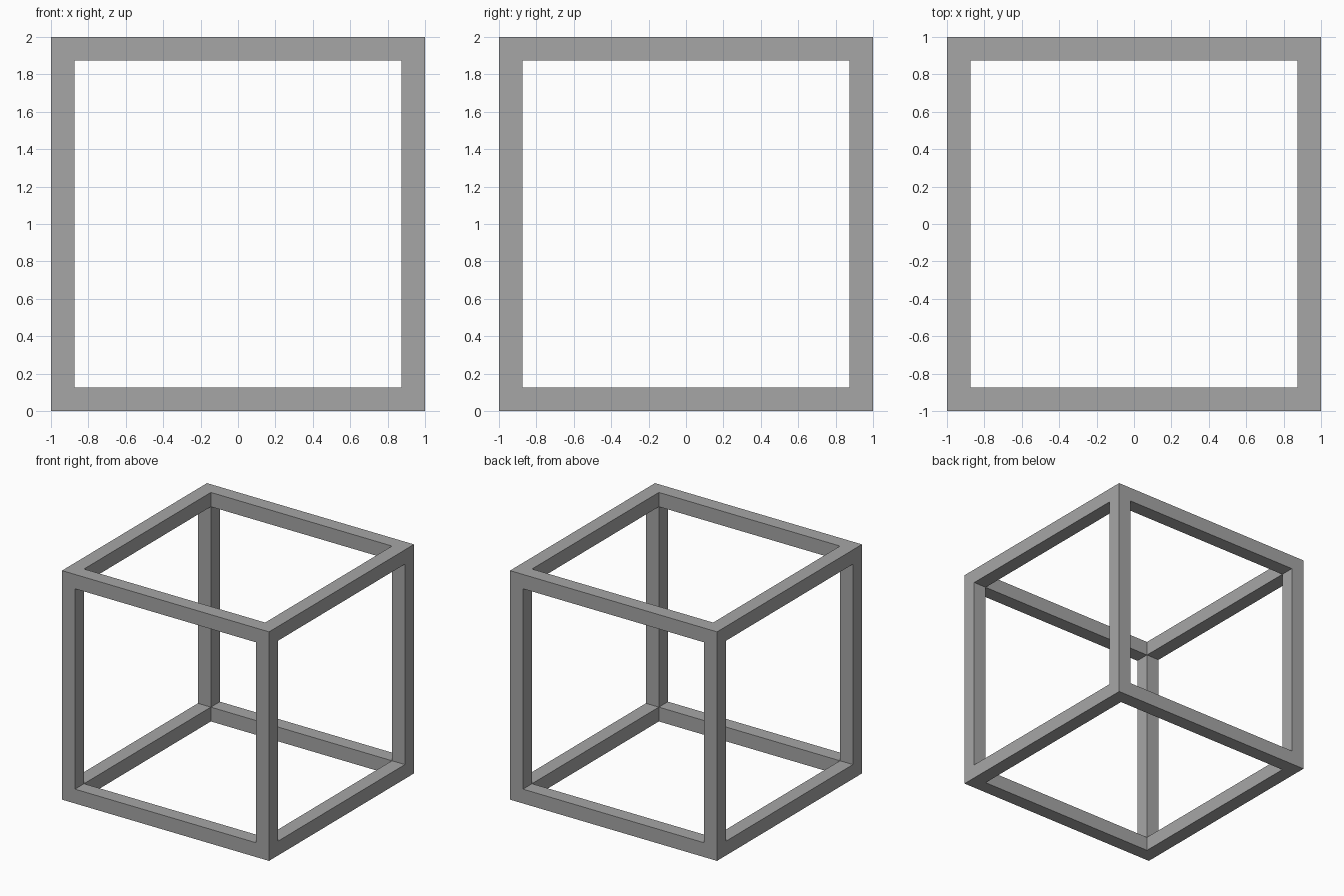
import bpy, bmesh
from itertools import product
from mathutils import Vector

if "Cube" in bpy.data.objects:
    bpy.data.objects.remove(bpy.data.objects["Cube"])

T = 0.125                                   # bar thickness
CUTS = [-1.0, -1.0 + T, 1.0 - T, 1.0]       # cell limits on each axis

grey = bpy.data.materials.new("mid grey")
grey.diffuse_color = (0.38, 0.38, 0.38, 1.0)
grey.use_nodes = True
grey.node_tree.nodes["Principled BSDF"].inputs["Base Color"].default_value = grey.diffuse_color


def solid(c):
    """A cell belongs to the frame if at most one index is the middle one."""
    return all(0 <= i <= 2 for i in c) and list(c).count(1) <= 1


# Cube frame: only the exposed sides of the solid cells become faces
bm = bmesh.new()
for cell in product(range(3), repeat=3):
    if not solid(cell):
        continue
    for axis, side in product(range(3), (0, 1)):
        neighbour = list(cell)
        neighbour[axis] += 1 if side else -1
        if solid(neighbour):
            continue
        u, v = (axis + 1) % 3, (axis + 2) % 3
        corners = []
        for du, dv in ((0, 0), (1, 0), (1, 1), (0, 1)):
            p = Vector()
            p[axis] = CUTS[cell[axis] + side]
            p[u] = CUTS[cell[u] + du]
            p[v] = CUTS[cell[v] + dv]
            p.z += 1.0
            corners.append(bm.verts.new(p))
        bm.faces.new(corners if side else corners[::-1])
bmesh.ops.remove_doubles(bm, verts=bm.verts, dist=0.0001)

mesh = bpy.data.meshes.new("cube_frame")
bm.to_mesh(mesh)
bm.free()
mesh.materials.append(grey)
frame = bpy.data.objects.new("cube_frame", mesh)
bpy.context.collection.objects.link(frame)
